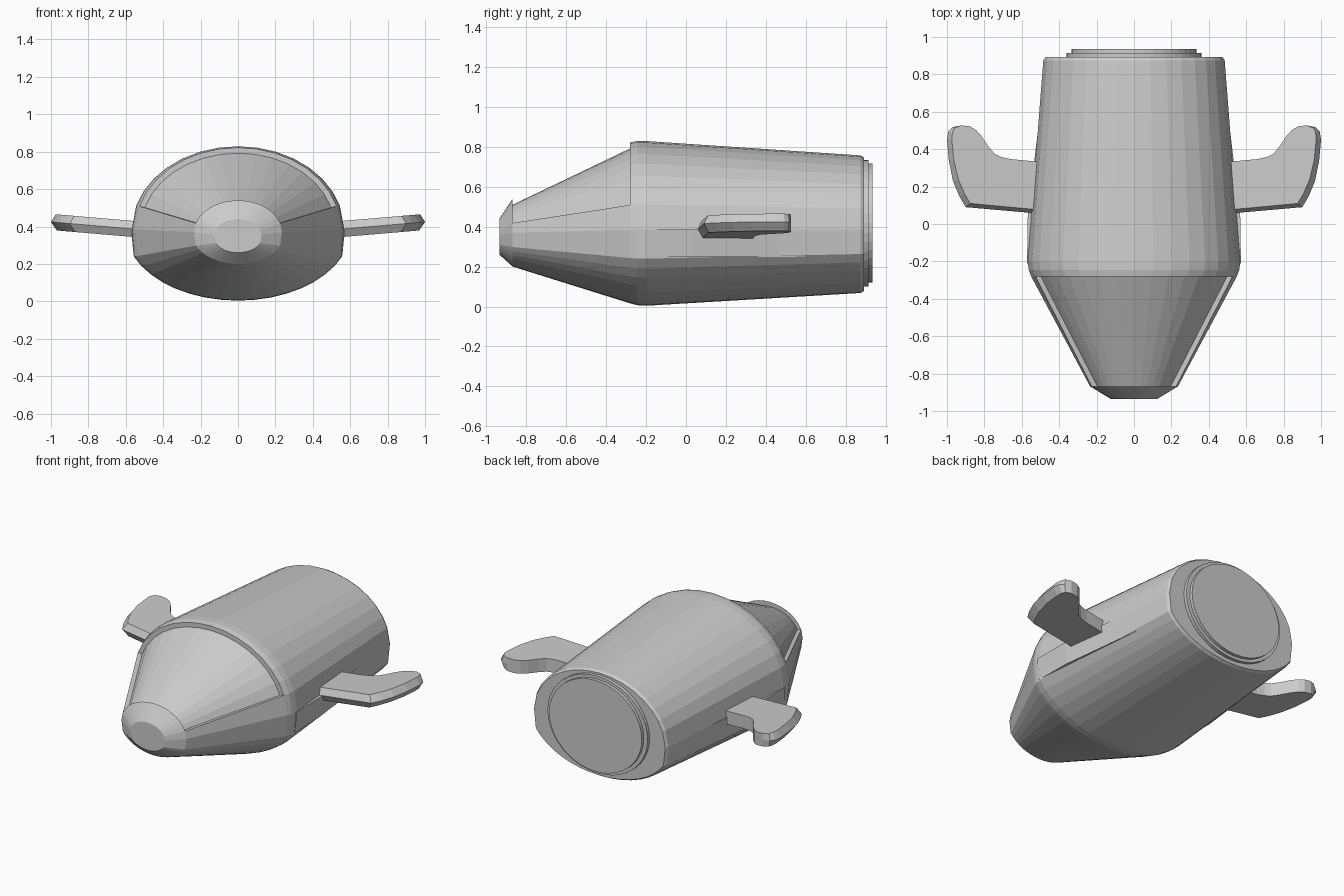
import bpy, bmesh
from math import sin, cos, asin, pi, radians

if "Cube" in bpy.data.objects:
    bpy.data.objects.remove(bpy.data.objects["Cube"])

CANOPY_ANGLE = radians(16.5)
UPPER, LOWER = 14, 16   # facets over the top and under the belly


def finish(name, bm, mirror=False):
    bmesh.ops.recalc_face_normals(bm, faces=bm.faces[:])
    mesh = bpy.data.meshes.new(name)
    bm.to_mesh(mesh)
    bm.free()
    ob = bpy.data.objects.new(name, mesh)
    bpy.context.collection.objects.link(ob)
    if mirror:
        m = ob.modifiers.new("mirror", 'MIRROR')
        m.use_mirror_merge = False
    return ob


def loft(rings):
    bm = bmesh.new()
    loops = [[bm.verts.new(p) for p in r] for r in rings]
    n = len(loops[0])
    bands = []
    for a, b in zip(loops, loops[1:]):
        bands.append([bm.faces.new((a[i], a[(i + 1) % n], b[(i + 1) % n], b[i])) for i in range(n)])
    bm.faces.new(loops[0])
    bm.faces.new(loops[-1])
    return bm, bands


# Hull section: elliptical roof, steep side down to a crease, round belly
def section(y, w, top, mid, wc, crease, bottom):
    a0, a1 = CANOPY_ANGLE, pi - CANOPY_ANGLE
    angles = [0] + [a0 + (a1 - a0) * i / UPPER for i in range(UPPER + 1)] + [pi]
    pts = [(w * cos(t), y, mid + (top - mid) * sin(t)) for t in angles]
    t0 = asin((mid - crease) / (mid - bottom))
    for i in range(LOWER + 1):
        t = t0 + (pi - 2 * t0) * i / LOWER
        pts.append((-wc * cos(t) / cos(t0), y, mid - (mid - bottom) * sin(t)))
    return pts


# Hull with nose, rounded shoulder and bevelled tail
hull_rings = [section(*s) for s in (
    (-0.935, 0.125, 0.44, 0.355, 0.12, 0.31, 0.26),
    (-0.868, 0.235, 0.54, 0.37, 0.225, 0.298, 0.20),
    (-0.28, 0.55, 0.822, 0.385, 0.535, 0.243, 0.016),
    (-0.245, 0.563, 0.829, 0.385, 0.55, 0.24, 0.007),
    (-0.20, 0.568, 0.829, 0.385, 0.557, 0.24, 0.004),
    (0.875, 0.485, 0.757, 0.385, 0.472, 0.263, 0.068),
    (0.892, 0.474, 0.747, 0.385, 0.461, 0.265, 0.078))]
bm, bands = loft(hull_rings)

# Canopy recess: sink the upper front facets towards the axis
canopy = bands[1][1:1 + UPPER]
new = bmesh.ops.extrude_face_region(bm, geom=canopy)['geom']
for v in (g for g in new if isinstance(g, bmesh.types.BMVert)):
    mid = 0.37 if v.co.y < -0.5 else 0.385
    dx, dz = v.co.x, v.co.z - mid
    k = 0.03 / (dx * dx + dz * dz) ** 0.5
    v.co.x -= dx * k
    v.co.z -= dz * k
bmesh.ops.delete(bm, geom=[f for f in canopy if f.is_valid], context='FACES_ONLY')
finish("hull", bm)


# Stepped engine plate at the tail
def oval(y, w, h):
    return [(w * cos(2 * pi * i / 40), y, 0.418 + h * sin(2 * pi * i / 40)) for i in range(40)]


bm, _ = loft([oval(0.87, 0.362, 0.317), oval(0.914, 0.362, 0.317),
              oval(0.914, 0.335, 0.298), oval(0.935, 0.335, 0.298)])
finish("engine_plate", bm)

# Wing mount: slim wedge-shaped panel on the flank
outer = [(-0.21, 0.572), (0.04, 0.568), (0.32, 0.535), (0.60, 0.502)]


def mount(z, inset):
    return [(x - inset, y, z) for y, x in outer] + [(0.42, 0.60, z), (0.42, -0.21, z)]


bm, _ = loft([mount(0.247, 0.014), mount(0.386, 0)])
finish("wing_mount", bm, True)

# Wing: x, y and inward offset of the ridged leading edge
wing = [(0.50, 0.055, 0, 0.02), (0.90, 0.09, -0.025, 0.02), (0.935, 0.15, -0.03, 0.01),
        (0.968, 0.23, -0.03, 0.006), (0.99, 0.34, -0.027, 0), (1.0, 0.45, -0.026, 0),
        (0.993, 0.495, -0.022, -0.006), (0.97, 0.518, -0.01, -0.006), (0.925, 0.527, 0, 0),
        (0.88, 0.523, 0, 0), (0.845, 0.503, 0, 0), (0.815, 0.47, 0, 0), (0.775, 0.41, 0, 0),
        (0.745, 0.375, 0, 0), (0.71, 0.358, 0, 0), (0.66, 0.347, 0, 0), (0.50, 0.332, 0, 0)]


def wing_ring(z, k):
    return [(x + dx * k, y + dy * k, z + 0.085 * (x + dx * k - 0.57)) for x, y, dx, dy in wing]


bm, _ = loft([wing_ring(0.345, 1.2), wing_ring(0.388, 0), wing_ring(0.431, 1)])
finish("wing", bm, True)
